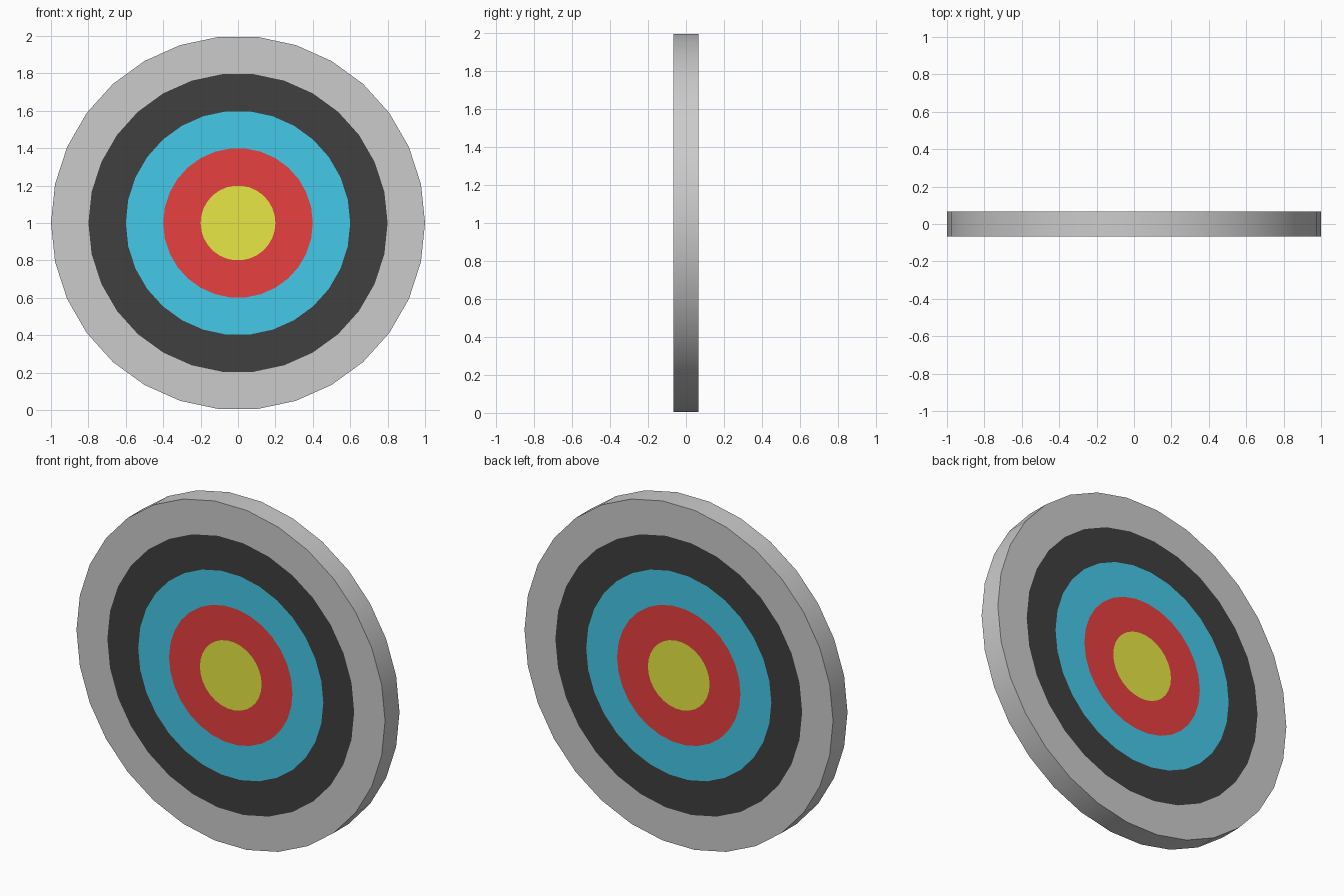
import bpy, bmesh, math

if "Cube" in bpy.data.objects:
    bpy.data.objects.remove(bpy.data.objects["Cube"])

SIDES, HALF, CZ = 30, 0.067, 1.0


def lathe(name, strips, color=None):
    """Spin (radius, y) profile strips about the horizontal y axis."""
    bm = bmesh.new()
    for strip in strips:
        rings = []
        for r, y in strip:
            if r == 0:
                rings.append([bm.verts.new((0, y, CZ))] * SIDES)
            else:
                rings.append([bm.verts.new((r * math.cos(2 * math.pi * i / SIDES), y,
                                            CZ + r * math.sin(2 * math.pi * i / SIDES)))
                              for i in range(SIDES)])
        for a, b in zip(rings, rings[1:]):
            for i in range(SIDES):
                j = (i + 1) % SIDES
                quad = list(dict.fromkeys((a[i], a[j], b[j], b[i])))
                bm.faces.new(quad)
    bm.normal_update()
    # Face outward: caps away from the middle plane, rim away from the axis
    for f in bm.faces:
        c = f.calc_center_median()
        out = c.y * f.normal.y if abs(f.normal.y) > 0.5 else \
            c.x * f.normal.x + (c.z - CZ) * f.normal.z
        if out < 0:
            f.normal_flip()
    me = bpy.data.meshes.new(name)
    bm.to_mesh(me)
    bm.free()
    ob = bpy.data.objects.new(name, me)
    bpy.context.collection.objects.link(ob)
    if color:
        mat = bpy.data.materials.new(name)
        mat.diffuse_color = (*color, 1)
        mat.use_nodes = True
        mat.node_tree.nodes["Principled BSDF"].inputs["Base Color"].default_value = mat.diffuse_color
        me.materials.append(mat)
    return ob


# Grey outer ring, front and back, joined by the smooth rim
body = lathe("outer_ring", [[(0.8, -HALF), (1, -HALF), (1, HALF), (0.8, HALF)]])
bpy.context.view_layer.objects.active = body
body.select_set(True)
bpy.ops.object.shade_smooth_by_angle(angle=math.radians(30))

# Coloured scoring rings on both faces, outermost to bullseye
for name, outer, inner, color in [
    ("black_ring", 0.8, 0.6, (0.05, 0.05, 0.05)),
    ("blue_ring", 0.6, 0.4, (0.06, 0.58, 0.8)),
    ("red_ring", 0.4, 0.2, (0.8, 0.05, 0.05)),
    ("yellow_centre", 0.2, 0, (0.8, 0.8, 0.06)),
]:
    lathe(name, [[(outer, y), (inner, y)] for y in (-HALF, HALF)], color)
